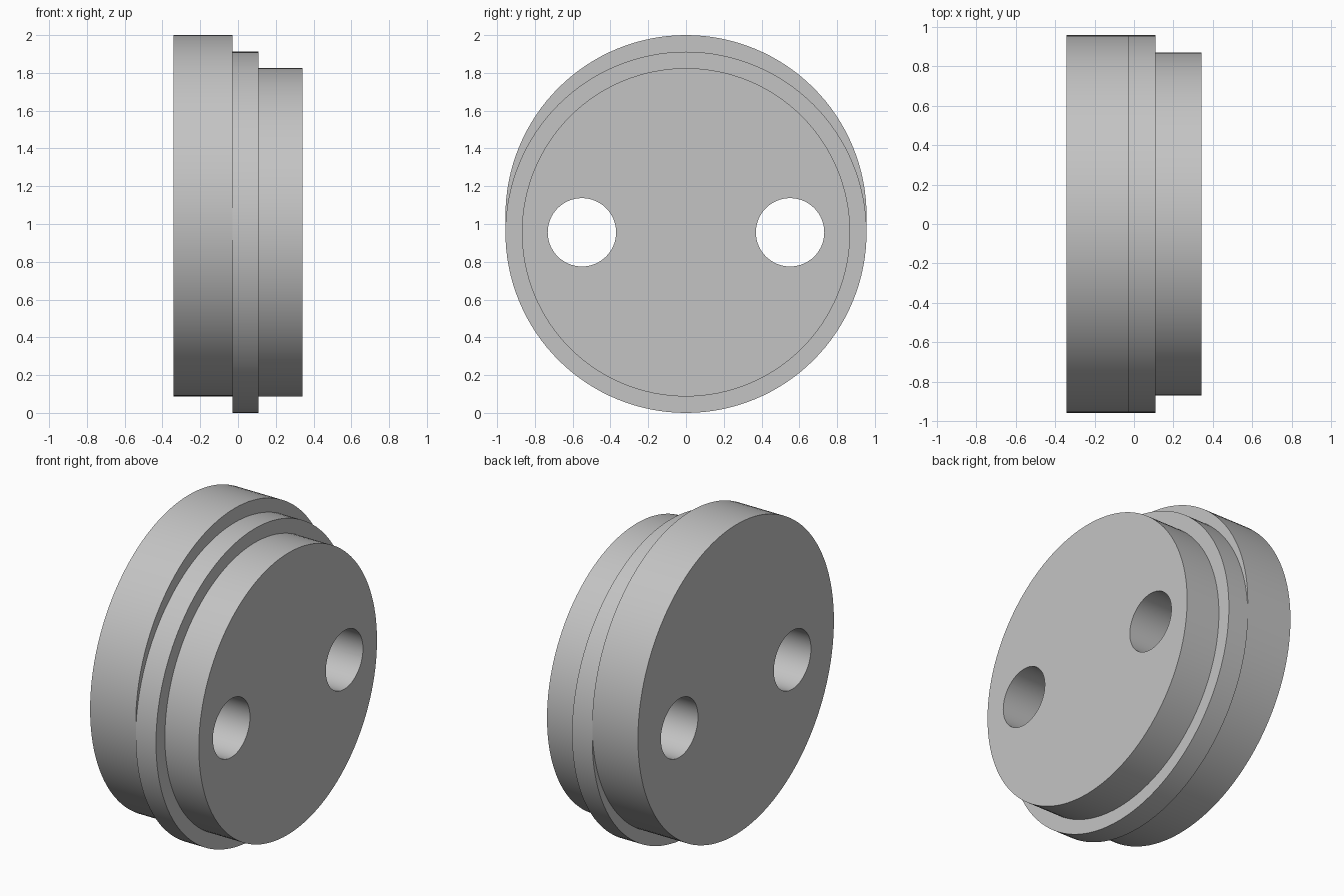
import bpy
import math

cube = bpy.data.objects.get("Cube")
if cube:
    bpy.data.objects.remove(cube, do_unlink=True)

gray = bpy.data.materials.new("plain_gray")
gray.use_nodes = True
gray.diffuse_color = (0.55, 0.55, 0.55, 1)
gray.node_tree.nodes["Principled BSDF"].inputs["Base Color"].default_value = (0.55, 0.55, 0.55, 1)


def disc(name, x0, x1, y, z, radius, sides=128):
    """Cylinder lying along x from x0 to x1."""
    bpy.ops.mesh.primitive_cylinder_add(
        vertices=sides, radius=radius, depth=x1 - x0,
        location=((x0 + x1) / 2, y, z), rotation=(0, math.pi / 2, 0))
    obj = bpy.context.object
    obj.name = name
    obj.data.materials.append(gray)
    return obj


# Two drills shared by every disc
AXIS_Z = 0.956
drills = [disc(f"drill_{side}", -0.6, 0.6, y, AXIS_Z, 0.181, 64)
          for side, y in (("left", 0.551), ("right", -0.551))]

# Raised flange, middle collar and narrower front boss
parts = [
    disc("raised_flange", -0.341, -0.029, 0, 1.044, 0.956),
    disc("middle_collar", -0.029, 0.109, 0, AXIS_Z, 0.956),
    disc("narrow_boss", 0.109, 0.341, 0, AXIS_Z, 0.869),
]

# Drill the holes through and shade the round walls smooth
for part in parts:
    bpy.ops.object.select_all(action="DESELECT")
    part.select_set(True)
    bpy.context.view_layer.objects.active = part
    for drill in drills:
        cut = part.modifiers.new("hole", "BOOLEAN")
        cut.operation = "DIFFERENCE"
        cut.solver = "EXACT"
        cut.object = drill
        bpy.ops.object.modifier_apply(modifier=cut.name)
    bpy.ops.object.shade_smooth_by_angle(angle=math.radians(30))

for drill in drills:
    bpy.data.objects.remove(drill, do_unlink=True)
